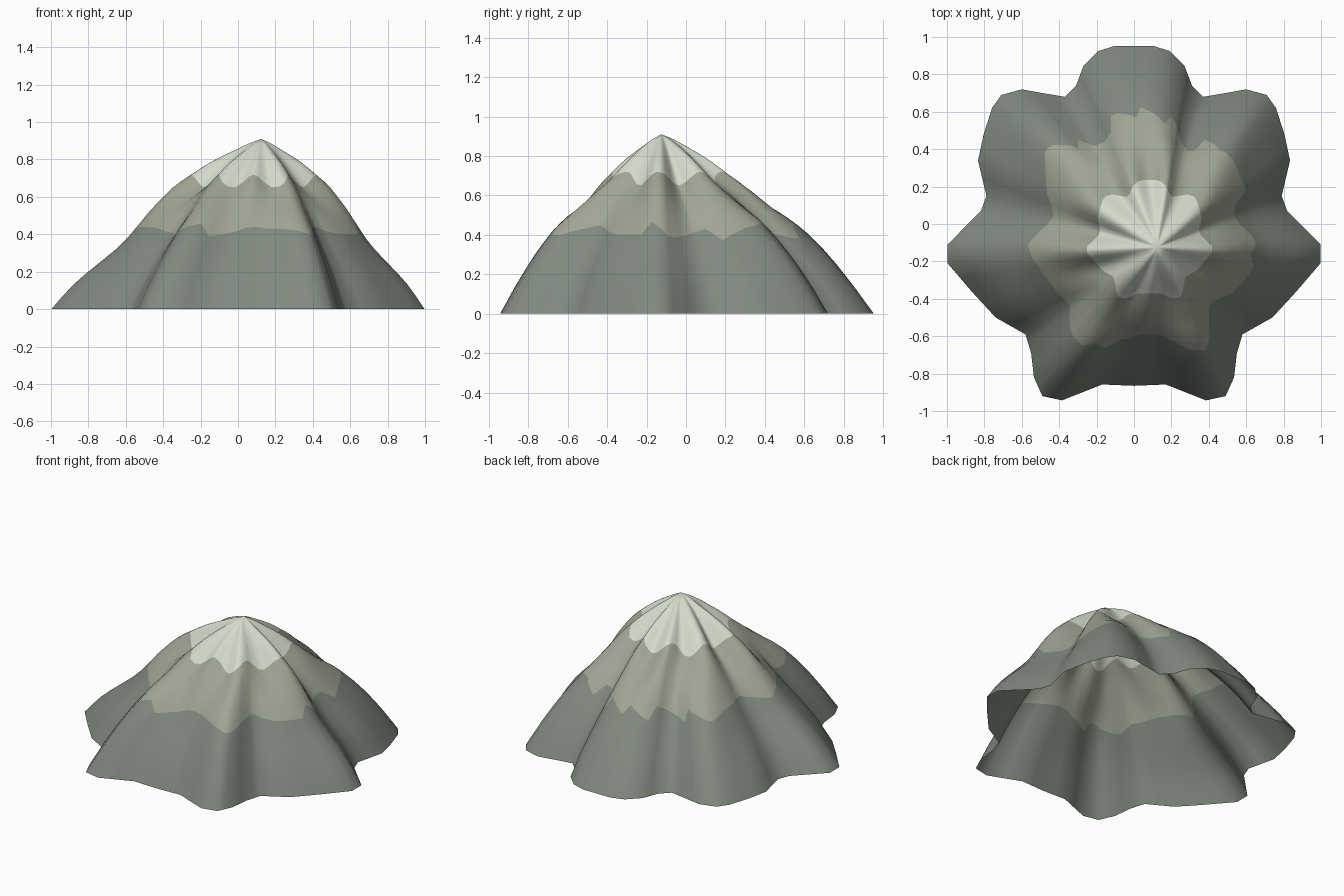
import bpy, bmesh, math, random

if "Cube" in bpy.data.objects:
    bpy.data.objects.remove(bpy.data.objects["Cube"])

random.seed(4)
APEX = (0.125, -0.125)

# Right half of the foot outline, back to front
HALF = [(0, .953), (.1, .953), (.19, .925), (.27, .845), (.31, .74), (.37, .68),
        (.49, .70), (.60, .72), (.71, .69), (.76, .62), (.805, .48), (.835, .34),
        (.79, .15), (.82, .07), (.91, -.02), (1.0, -.11), (1.0, -.21), (.87, -.36),
        (.74, -.50), (.58, -.59), (.55, -.69), (.535, -.82), (.49, -.92),
        (.385, -.943), (.17, -.858), (0, -.865)]
outline = HALF + [(-x, y) for x, y in HALF[-2:0:-1]]
foot = []
for i, (x, y) in enumerate(outline):
    x2, y2 = outline[(i + 1) % len(outline)]
    foot += [(x, y), ((x + x2) / 2, (y + y2) / 2)]
N = len(foot)

# Slope profile: distance fraction from peak -> height
PROFILE = [(0, .91), (.08, .875), (.17, .815), (.25, .755), (.335, .685), (.42, .625), (.5, .56),
           (.58, .495), (.66, .42), (.73, .345), (.8, .27), (.9, .145), (1, 0)]


def height(t):
    for (a, za), (b, zb) in zip(PROFILE, PROFILE[1:]):
        if t <= b:
            return za + (zb - za) * (t - a) / (b - a)
    return 0


def bump(v, centre, width):
    return math.exp(-((v - centre) / width) ** 2)


def point(i, t):
    x, y = foot[i]
    # side spurs stay narrow higher up and flare at the foot
    reach = min(1, max(0, (abs(x) - .55) / .2))
    s = t - .085 * bump(y, -.16, .22) * reach * bump(t, .74, .2 if t < .74 else .14)
    s -= .03 * bump(y, .4, .3) * reach * bump(t, .64, .2)
    # nine ribs on the upper slopes, seven spurs lower down
    a = math.atan2(y, x) + math.pi / 2
    z = height(t) + .035 * math.cos(9 * a) * bump(t, .36, .2) * min(1, t / .2)
    z -= .02 * math.cos(7 * a) * bump(t, .7, .15) * min(1, (1 - t) / .1)
    return (APEX[0] + (x - APEX[0]) * s, APEX[1] + (y - APEX[1]) * s, z)


# Ragged tree line
teeth, i = [0] * N, 0
while i < N:
    step = random.choice((4, 5, 6, 7))
    flip = random.random() < .5
    for k in range(step):
        if i + k < N:
            f = k / (step - 1)
            teeth[i + k] = .065 * ((1 - f if flip else f) - .45)
    i += step

LEVELS = [.06, .12, .18, .24, .29, .335, .38, .43, .48, .53, .58, .66,
          .72, .77, .82, .87, .91, .955, 1.0]
SNOW, TREE = 5, 11

bm = bmesh.new()
rings = []
for r, t in enumerate(LEVELS):
    off = teeth if r == TREE else [0] * N
    rings.append([bm.verts.new(point(i, t + off[i])) for i in range(N)])
peak = bm.verts.new((*APEX, .91))
for i in range(N):
    j = (i + 1) % N
    bm.faces.new((peak, rings[0][j], rings[0][i]))
    for r in range(len(LEVELS) - 1):
        f = bm.faces.new((rings[r][i], rings[r][j], rings[r + 1][j], rings[r + 1][i]))
        f.material_index = 0 if r < SNOW else 1 if r < TREE else 2
bmesh.ops.recalc_face_normals(bm, faces=bm.faces)
if peak.link_faces[0].normal.z < 0:
    bmesh.ops.reverse_faces(bm, faces=bm.faces)
for f in bm.faces:
    f.smooth = True

mesh = bpy.data.meshes.new("mountain")
bm.to_mesh(mesh)
bm.free()

# Snow cap, bare rock and green foot colours
for name, col in (("snow", (.66, .70, .60, 1)), ("rock", (.35, .375, .295, 1)),
                  ("slope", (.215, .25, .21, 1))):
    m = bpy.data.materials.new(name)
    m.diffuse_color = col
    m.use_nodes = True
    m.node_tree.nodes["Principled BSDF"].inputs["Base Color"].default_value = m.diffuse_color
    mesh.materials.append(m)
bpy.context.collection.objects.link(bpy.data.objects.new("mountain", mesh))
